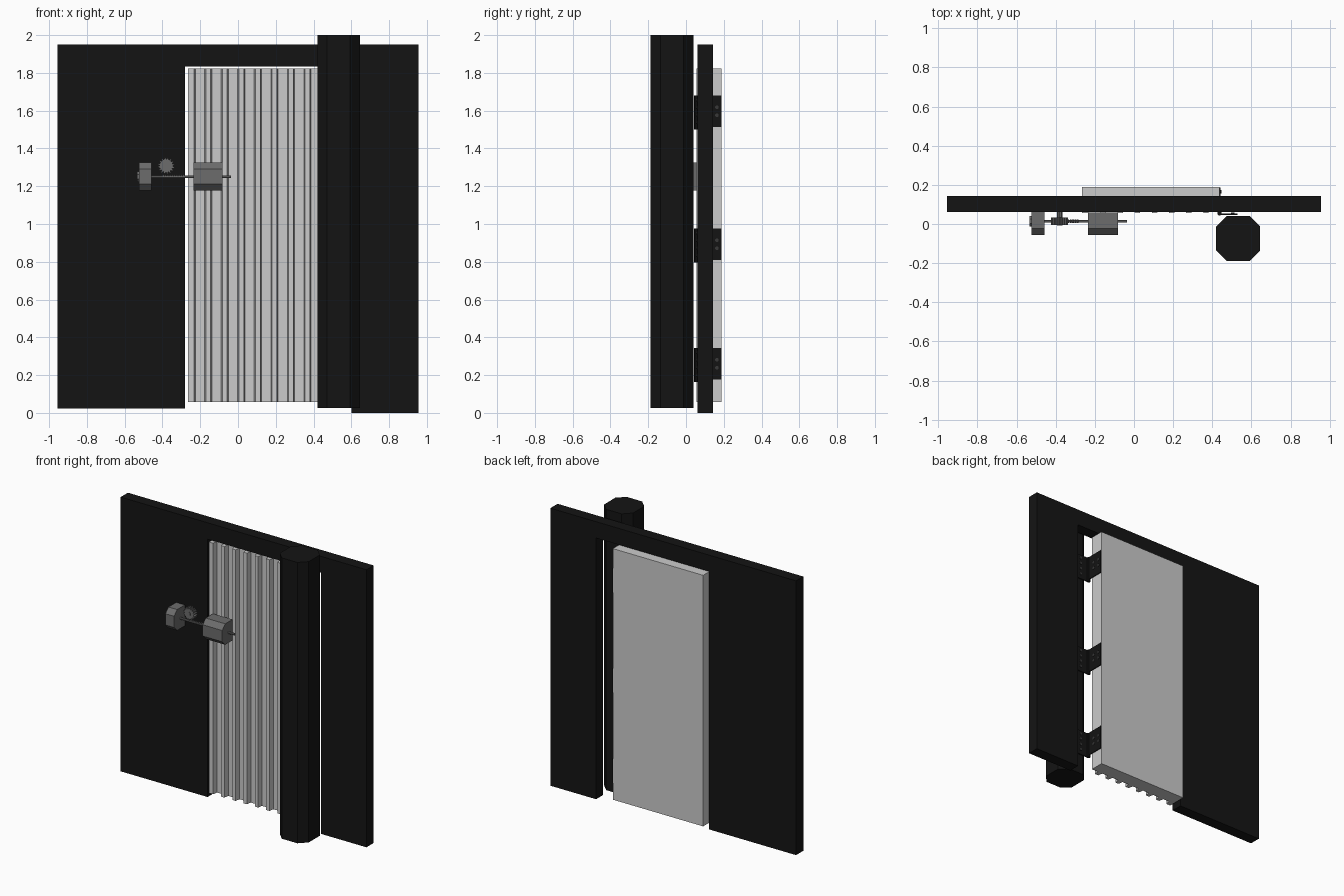
import bpy, bmesh, math
from mathutils import Vector

if "Cube" in bpy.data.objects:
    bpy.data.objects.remove(bpy.data.objects["Cube"])


def material(name, v):
    m = bpy.data.materials.new(name)
    m.diffuse_color = (v, v, v, 1)
    m.use_nodes = True
    m.node_tree.nodes["Principled BSDF"].inputs["Base Color"].default_value = m.diffuse_color
    return m


BLACK = material("black", 0.007)
IRON = material("iron_grey", 0.15)
DOOR = material("door_grey", 0.75)
SCREW = material("screw_grey", 0.04)


def prism(name, pts, axis, lo, hi, mat):
    """Extrude a 2D outline along an axis (x: pts are y,z; y: x,z; z: x,y)."""
    def place(p, t):
        a, b = p
        return {'x': (t, a, b), 'y': (a, t, b), 'z': (a, b, t)}[axis]
    bm = bmesh.new()
    face = bm.faces.new([bm.verts.new(place(p, lo)) for p in pts])
    ext = bmesh.ops.extrude_face_region(bm, geom=[face])
    moved = [g for g in ext['geom'] if isinstance(g, bmesh.types.BMVert)]
    bmesh.ops.translate(bm, verts=moved, vec=Vector(place((0, 0), hi - lo)))
    bmesh.ops.recalc_face_normals(bm, faces=bm.faces)
    mesh = bpy.data.meshes.new(name)
    bm.to_mesh(mesh)
    bm.free()
    mesh.materials.append(mat)
    ob = bpy.data.objects.new(name, mesh)
    bpy.context.collection.objects.link(ob)
    return ob


def rect(a0, a1, b0, b1):
    return [(a0, b0), (a1, b0), (a1, b1), (a0, b1)]


def chamfered(a0, a1, b0, b1, c):
    return [(a0 + c, b0), (a1 - c, b0), (a1, b0 + c), (a1, b1 - c),
            (a1 - c, b1), (a0 + c, b1), (a0, b1 - c), (a0, b0 + c)]


def ngon(a, b, r, n):
    return [(a + r * math.cos((i + .5) * math.tau / n),
             b + r * math.sin((i + .5) * math.tau / n)) for i in range(n)]


# wall with doorway
prism("wall", [(-.955, .023), (-.28, .023), (-.28, 1.835), (.60, 1.835),
               (.60, 0), (.955, 0), (.955, 1.95), (-.955, 1.95)],
      'y', .062, .142, BLACK)

# post
prism("post", chamfered(.42, .645, -.188, .04, .052), 'z', .027, 2.0, BLACK)

# ribbed door
profile = [(.437, .188), (-.265, .188), (-.265, .055), (-.232, .055), (-.226, .09)]
for i in range(1, 8):
    c = -.245 + i * .0875
    profile += [(c - .019, .09), (c - .013, .055), (c + .013, .055), (c + .019, .09)]
profile += [(.437, .09)]
prism("door", profile, 'z', .058, 1.822, DOOR)

# hinges
for k, z in enumerate((.26, .893, 1.597)):
    h = .084
    tag = str(k + 1)
    prism("hinge_door_leaf_" + tag, rect(.055, .187, z - h, z + h), 'x', .436, .443, BLACK)
    prism("hinge_post_leaf_" + tag, rect(.437, .53, z - h - .012, z + h), 'y', .046, .054, BLACK)
    prism("hinge_pin_" + tag, ngon(.437, .055, .012, 10), 'z', z - h - .012, z + h, BLACK)
    for dz in (-.021, .021):
        for y in (.115, .164):
            prism("door_screw", ngon(y, z + dz, .010, 8), 'x', .443, .446, SCREW)
    for dz in (-.06, -.02, .02, .06):
        prism("post_screw", ngon(.505, z + dz, .009, 8), 'y', .054, .059, SCREW)

# bolt housings on wall and door
def housing(y1):
    y0, z0, z1, c = -.057, 1.178, 1.325, .034
    return [(y1, z0), (y0 + c, z0), (y0, z0 + c), (y0, z1 - c), (y0 + c, z1), (y1, z1)]


prism("wall_housing", housing(.063), 'x', -.525, -.457, IRON)
prism("door_housing", housing(.058), 'x', -.235, -.083, IRON)

# sliding bolt with rack teeth and end cap
prism("bolt", ngon(.014, 1.25, .008, 8), 'x', -.53, -.036, IRON)
prism("bolt_cap", ngon(.014, 1.25, .03, 8), 'x', -.534, -.524, IRON)
for i in range(10):
    x = -.40 + i * .012
    prism("rack_tooth", [(x, 1.255), (x + .009, 1.255), (x + .0045, 1.264)],
          'y', .006, .022, IRON)

# gear and its axle
gear = []
N = 16
for i in range(N):
    for f, r in ((0, .035), (.25, .044), (.55, .044), (.8, .035)):
        a = (i + f) * math.tau / N
        gear.append((-.38 + r * math.cos(a), 1.308 + r * math.sin(a)))
prism("gear", gear, 'y', -.004, .032, IRON)
prism("gear_axle", ngon(-.38, 1.308, .015, 10), 'y', -.008, .065, IRON)
